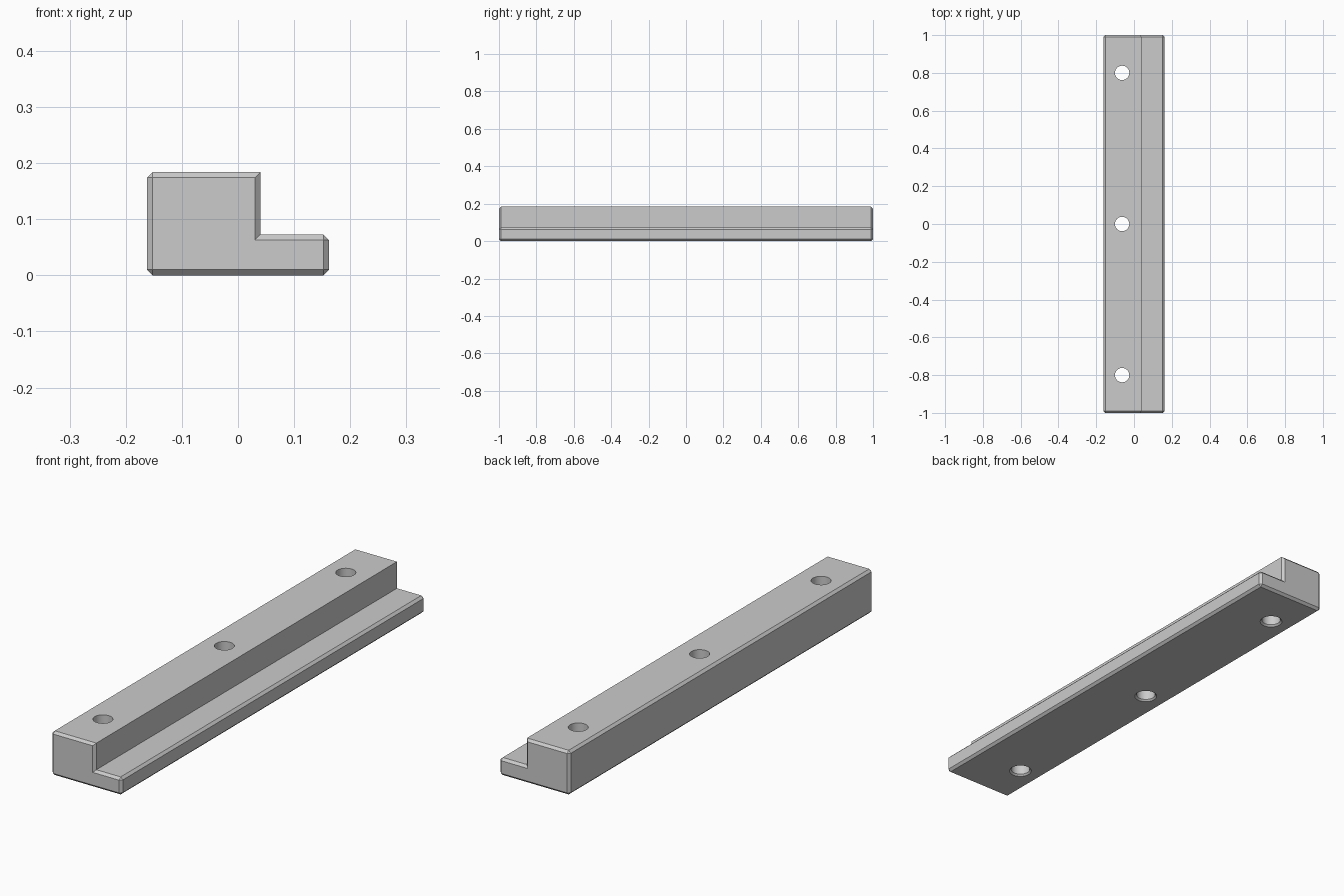
import bpy
import bmesh
from mathutils import Matrix

if "Cube" in bpy.data.objects:
    bpy.data.objects.remove(bpy.data.objects["Cube"], do_unlink=True)

# Plain grey metal
grey = bpy.data.materials.new("plain grey")
grey.use_nodes = True
colour = (0.6, 0.6, 0.6, 1)
grey.diffuse_color = colour
grey.node_tree.nodes["Principled BSDF"].inputs["Base Color"].default_value = colour

LEFT, RIGHT, STEP = -0.162, 0.162, 0.04
TOP, LEDGE = 0.184, 0.073
CHAMFER = 0.01
HOLE_X, HOLE_R, SINK = -0.063, 0.038, 0.007


def make_object(name, bm):
    bmesh.ops.recalc_face_normals(bm, faces=bm.faces)
    mesh = bpy.data.meshes.new(name)
    bm.to_mesh(mesh)
    bm.free()
    mesh.materials.append(grey)
    obj = bpy.data.objects.new(name, mesh)
    bpy.context.collection.objects.link(obj)
    return obj


# Stepped bar: L profile extruded along y
profile = [(LEFT, 0), (RIGHT, 0), (RIGHT, LEDGE), (STEP, LEDGE), (STEP, TOP), (LEFT, TOP)]
bm = bmesh.new()
face = bm.faces.new([bm.verts.new((x, -1, z)) for x, z in profile])
side = bmesh.ops.extrude_face_region(bm, geom=[face], use_keep_orig=True)
bmesh.ops.translate(bm, vec=(0, 2, 0),
                    verts=[v for v in side["geom"] if isinstance(v, bmesh.types.BMVert)])
bmesh.ops.recalc_face_normals(bm, faces=bm.faces)

# Chamfer both end outlines and the outer long edges, leaving the step sharp
edges = [e for e in bm.edges
         if abs(e.verts[0].co.y - e.verts[1].co.y) < 0.01
         or abs(e.verts[0].co.x - STEP) > 0.01]
bmesh.ops.bevel(bm, geom=edges, offset=CHAMFER, offset_type='OFFSET',
                segments=1, profile=0.5, affect='EDGES')
bar = make_object("stepped_bar", bm)

# Drill cutters: through hole plus a small countersink underneath
bm = bmesh.new()
for y in (-0.8, 0, 0.8):
    rings = []
    for r, z in ((HOLE_R + 2 * SINK, -SINK), (HOLE_R, SINK), (HOLE_R, TOP + 0.1)):
        ring = bmesh.ops.create_circle(bm, segments=32, radius=r,
                                       matrix=Matrix.Translation((HOLE_X, y, z)))["verts"]
        rings.append(ring)
    for low, high in zip(rings, rings[1:]):
        for i in range(32):
            j = (i + 1) % 32
            bm.faces.new((low[i], low[j], high[j], high[i]))
    bm.faces.new(rings[0])
    bm.faces.new(rings[-1])
drills = make_object("hole_cutters", bm)
drills.hide_render = True
drills.hide_viewport = True

cut = bar.modifiers.new("holes", 'BOOLEAN')
cut.operation = 'DIFFERENCE'
cut.solver = 'EXACT'
cut.object = drills

# Apply the cut, then smooth only the hole walls
bpy.context.view_layer.objects.active = bar
bar.select_set(True)
bpy.ops.object.modifier_apply(modifier=cut.name)
bpy.data.objects.remove(drills, do_unlink=True)
bpy.ops.object.shade_smooth_by_angle(angle=0.5)
